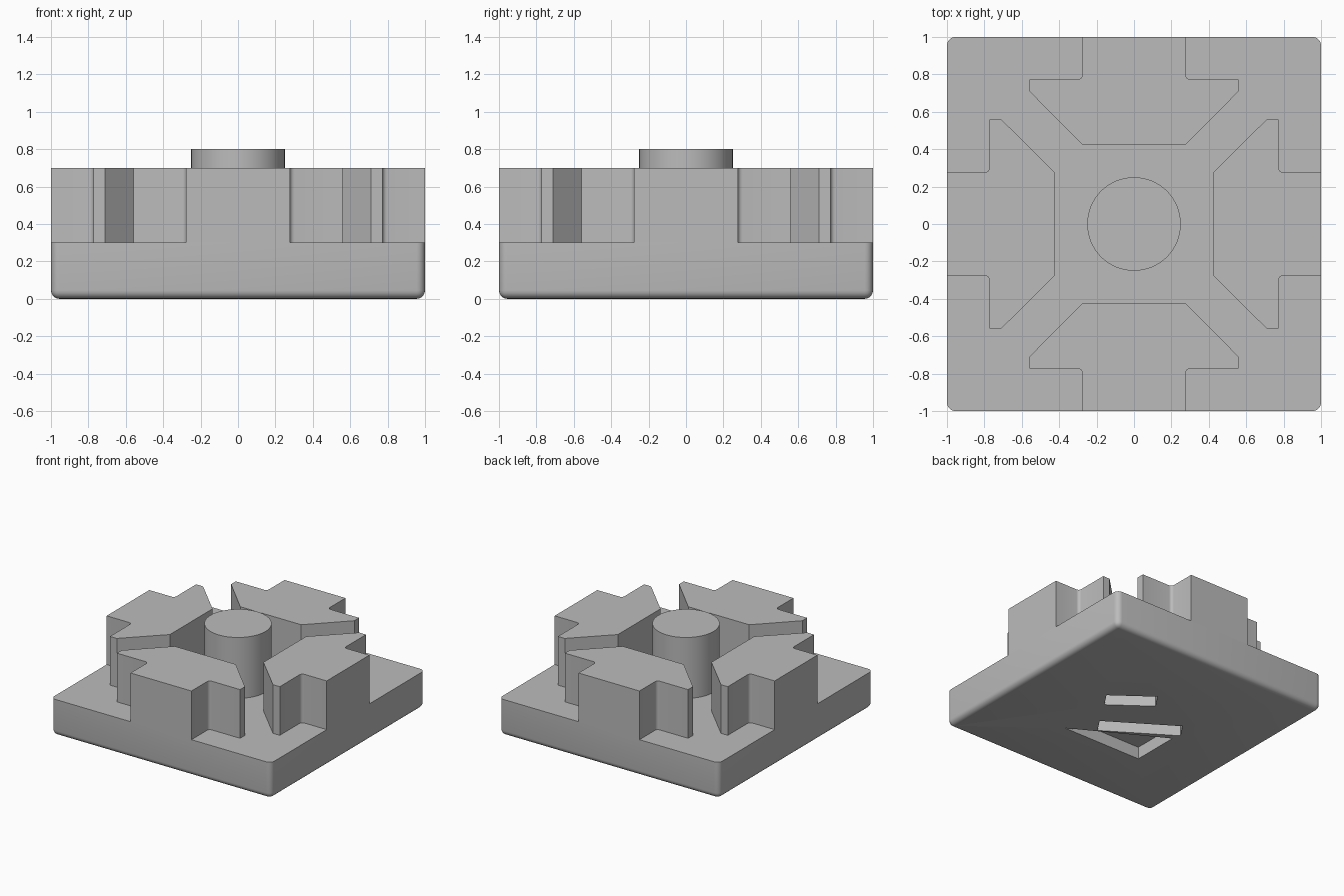
import bpy, bmesh, math
from mathutils import Matrix

cube = bpy.data.objects.get("Cube")
if cube:
    bpy.data.objects.remove(cube)

GREY = (0.5, 0.5, 0.5, 1)
grey = bpy.data.materials.new("plain grey")
grey.use_nodes = True
grey.diffuse_color = GREY
grey.node_tree.nodes["Principled BSDF"].inputs["Base Color"].default_value = GREY


def finish(name, bm, smooth=True):
    """Turn a bmesh into a named grey object."""
    bmesh.ops.recalc_face_normals(bm, faces=bm.faces)
    mesh = bpy.data.meshes.new(name)
    bm.to_mesh(mesh)
    bm.free()
    mesh.materials.append(grey)
    obj = bpy.data.objects.new(name, mesh)
    bpy.context.collection.objects.link(obj)
    if smooth:
        bpy.ops.object.select_all(action='DESELECT')
        obj.select_set(True)
        bpy.context.view_layer.objects.active = obj
        bpy.ops.object.shade_smooth_by_angle(angle=math.radians(35))
    return obj


def prism(bm, outline, low, high):
    """Extrude a flat outline from low to high."""
    face = bm.faces.new([bm.verts.new((x, y, low)) for x, y in outline])
    top = bmesh.ops.extrude_face_region(bm, geom=[face])["geom"]
    verts = [v for v in top if isinstance(v, bmesh.types.BMVert)]
    bmesh.ops.translate(bm, vec=(0, 0, high - low), verts=verts)


# Base slab: rounded upright and bottom edges, sharp top rim
bm = bmesh.new()
bmesh.ops.create_cube(bm, size=1, matrix=Matrix.Translation((0, 0, 0.15)) @ Matrix.Diagonal((2, 2, 0.3, 1)))
edges = [e for e in bm.edges if min(v.co.z for v in e.verts) < 0.01]
bmesh.ops.bevel(bm, geom=edges, offset=0.045, segments=5, profile=0.5, affect='EDGES')
base = finish("base_slab", bm)

# Plain shallow pockets in the underside
bm = bmesh.new()
for outline in (
    [(0.3, -0.45), (-0.42, -0.45), (-0.42, -0.05)],
    [(0.09, -0.32), (-0.44, 0.02), (-0.36, 0.14), (0.17, -0.2)],
    [(0.3, 0.01), (-0.01, 0.24), (0.07, 0.36), (0.38, 0.13)],
):
    prism(bm, outline, -0.1, 0.1)
cutter = finish("underside_pocket_cutter", bm, False)
cutter.hide_render = True
cutter.hide_set(True)
cut = base.modifiers.new("underside pockets", 'BOOLEAN')
cut.operation = 'DIFFERENCE'
cut.solver = 'EXACT'
cut.object = cutter

# Apply the cut and drop the cutter
graph = bpy.context.evaluated_depsgraph_get()
cut_mesh = bpy.data.meshes.new_from_object(base.evaluated_get(graph))
base.modifiers.clear()
base.data = cut_mesh
bpy.data.objects.remove(cutter)

# T-shaped blocks, with a small fillet in each inner corner
half = [(0.277, -1)]
for i in range(5):
    a = math.radians(180 - 22.5 * i)
    half.append((0.302 + 0.025 * math.cos(a), -0.797 + 0.025 * math.sin(a)))
half += [(0.56, -0.772), (0.56, -0.71), (0.277, -0.425)]
profile = half + [(-x, y) for x, y in reversed(half)]
for i, side in enumerate(("front", "left", "back", "right")):
    bm = bmesh.new()
    prism(bm, profile, 0.3, 0.7)
    bmesh.ops.rotate(bm, verts=bm.verts, matrix=Matrix.Rotation(i * math.pi / 2, 3, 'Z'))
    finish(side + "_block", bm)

# Central post
bm = bmesh.new()
bmesh.ops.create_cone(bm, cap_ends=True, segments=64, radius1=0.25, radius2=0.25, depth=0.5,
                      matrix=Matrix.Translation((0, 0, 0.55)))
finish("central_post", bm)
